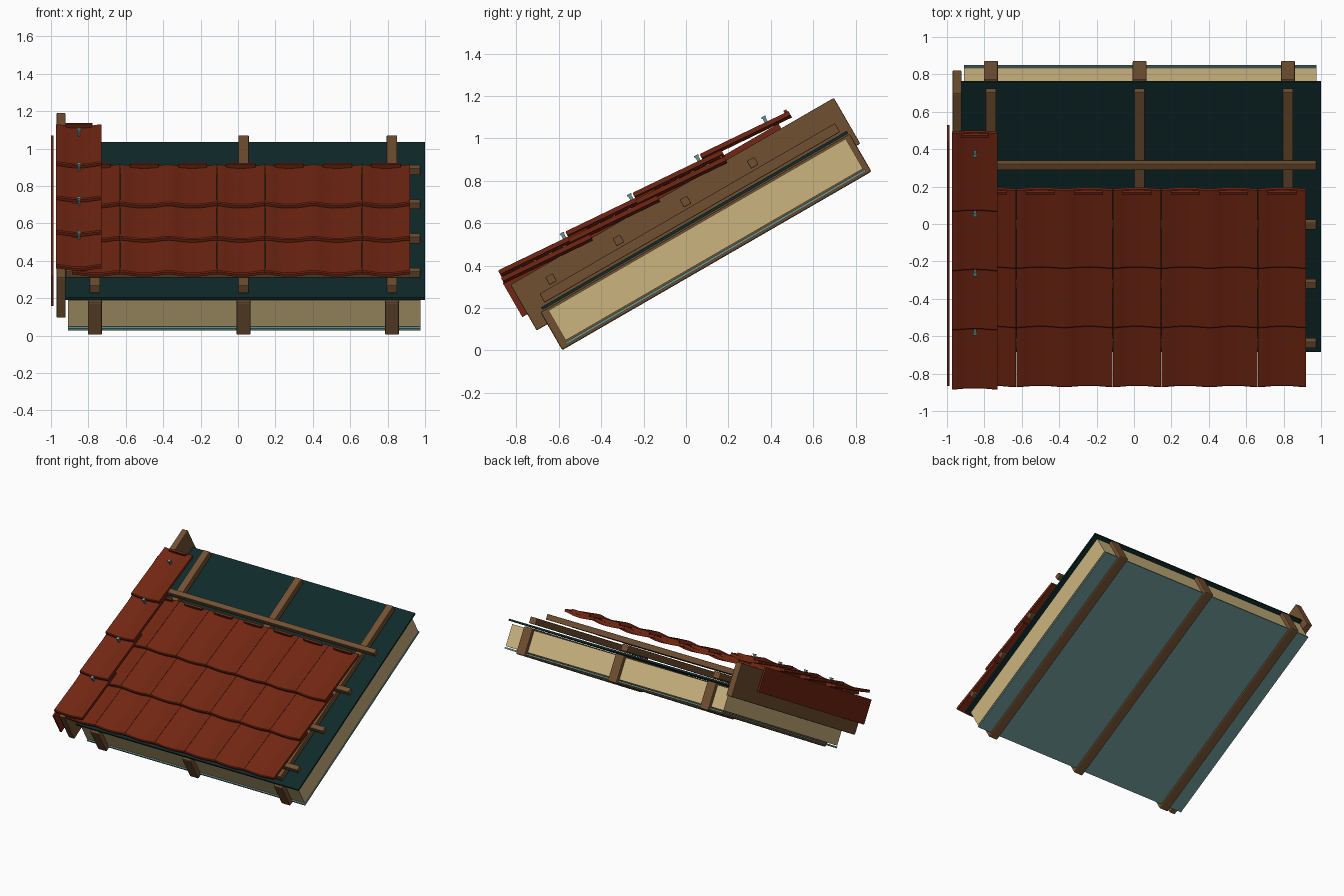
import bpy, bmesh, math
from mathutils import Matrix

if "Cube" in bpy.data.objects:
    bpy.data.objects.remove(bpy.data.objects["Cube"])

# Everything is laid out on a flat roof (x, u up the slope, n normal), then pitched.
PITCH = Matrix.Rotation(math.radians(30), 4, 'X')


def material(name, r, g, b):
    m = bpy.data.materials.new(name)
    lin = [((c / 255 + 0.055) / 1.055) ** 2.4 if c > 10 else c / 255 / 12.92 for c in (r, g, b)]
    m.diffuse_color = (*lin, 1)
    m.use_nodes = True
    m.node_tree.nodes["Principled BSDF"].inputs["Base Color"].default_value = m.diffuse_color
    return m


RED = material("clay_red", 114, 38, 18)
WOOD = material("timber_brown", 113, 80, 50)
WOOL = material("insulation_tan", 203, 180, 127)
DARK = material("underlay_dark_green", 15, 42, 43)
TEAL = material("teal_grey", 104, 146, 146)


def finish(name, bm, mat, smooth=False):
    bmesh.ops.recalc_face_normals(bm, faces=bm.faces)
    bm.transform(PITCH)
    me = bpy.data.meshes.new(name)
    bm.to_mesh(me)
    bm.free()
    me.materials.append(mat)
    ob = bpy.data.objects.new(name, me)
    bpy.context.collection.objects.link(ob)
    if smooth:
        bpy.ops.object.select_all(action='DESELECT')
        ob.select_set(True)
        bpy.context.view_layer.objects.active = ob
        bpy.ops.object.shade_smooth_by_angle(angle=math.radians(35))
    return ob


def add_box(bm, x, u, n):
    size = Matrix.Diagonal((x[1] - x[0], u[1] - u[0], n[1] - n[0], 1))
    mid = Matrix.Translation([(a[0] + a[1]) / 2 for a in (x, u, n)])
    bmesh.ops.create_cube(bm, size=1, matrix=mid @ size)


def box(name, x, u, n, mat, bevel=0.0):
    bm = bmesh.new()
    add_box(bm, x, u, n)
    ob = finish(name, bm, mat)
    if bevel:
        mod = ob.modifiers.new("soft_edges", 'BEVEL')
        mod.width = bevel
        mod.segments = 2
    return ob


def tile(name, x0, x1, u0, n0, length=0.465, drop=0.034, thick=0.021):
    """Roof tile: shallow pan rising to a roll at both side seams, with a rear lip."""
    bm = bmesh.new()
    steps = 14
    rings = []
    for i in range(steps + 1):
        t = i / steps
        x = x0 + (x1 - x0) * t
        h = 0.013 * (0.5 + 0.5 * math.cos(2 * math.pi * t)) ** 1.5
        rings.append([bm.verts.new((x, u0 + du, n0 + h + dn)) for du, dn in
                      ((0, 0), (length, -drop), (length, thick - drop), (0.006, thick), (0, thick - 0.005))])
    for a, b in zip(rings, rings[1:]):
        for k in range(5):
            j = (k + 1) % 5
            bm.faces.new((a[k], a[j], b[j], b[k]))
    bm.faces.new(rings[0])
    bm.faces.new(rings[-1])
    # rear lip that hooks under the next row
    w = x1 - x0
    top = n0 + thick - drop
    add_box(bm, (x0 + w * 0.2, x1 - w * 0.2), (u0 + length - 0.02, u0 + length - 0.005),
            (top - 0.005, top + 0.026))
    finish(name, bm, RED, smooth=True)


# Rafters and counter battens
for i, x in enumerate((-0.765, 0.03, 0.823)):
    box(f"rafter_{i + 1}", (x - 0.038, x + 0.038), (-0.505, 1.18), (0.293, 0.499), WOOD, 0.008)
    box(f"counter_batten_{i + 1}", (x - 0.028, x + 0.028), (-0.465, 1.145), (0.529, 0.577), WOOD, 0.004)

# Insulation, lining and underlay sheets
box("insulation", (-0.91, 0.975), (-0.468, 1.152), (0.325, 0.488), WOOL)
box("lining_sheet", (-0.91, 0.975), (-0.474, 1.158), (0.306, 0.318), TEAL)
box("underlay_sheet", (-0.925, 1.0), (-0.49, 1.175), (0.504, 0.518), DARK)

# Verge board and its clay cover plate
box("verge_board", (-0.97, -0.922), (-0.563, 1.2), (0.434, 0.683), WOOD, 0.005)
box("verge_plate", (-1.0, -0.986), (-0.59, 0.913), (0.522, 0.708), RED)

# Tile battens
PITCH_U = 0.366
for i in range(4):
    u = -0.383 + PITCH_U * i
    box(f"tile_batten_{i + 1}", (-0.92, 0.975), (u - 0.02, u + 0.02), (0.589, 0.63), WOOD, 0.004)

# Field tiles: three rows of seven
COL = 0.2583
for r in range(3):
    for c in range(7):
        x = 0.92 - COL * (7 - c)
        tile(f"field_tile_{r + 1}_{c + 1}", x + 0.001, x + COL - 0.001, -0.585 + PITCH_U * r, 0.702)

# Verge tiles with fixing clips
for r in range(4):
    u = -0.58 + PITCH_U * r
    tile(f"verge_tile_{r + 1}", -0.972, -0.73, u, 0.736)
    bm = bmesh.new()
    uc = -0.231 + PITCH_U * r
    add_box(bm, (-0.856, -0.844), (uc - 0.008, uc + 0.008), (0.71, 0.77))
    add_box(bm, (-0.861, -0.839), (uc - 0.011, uc + 0.011), (0.765, 0.774))
    finish(f"fixing_clip_{r + 1}", bm, TEAL)
